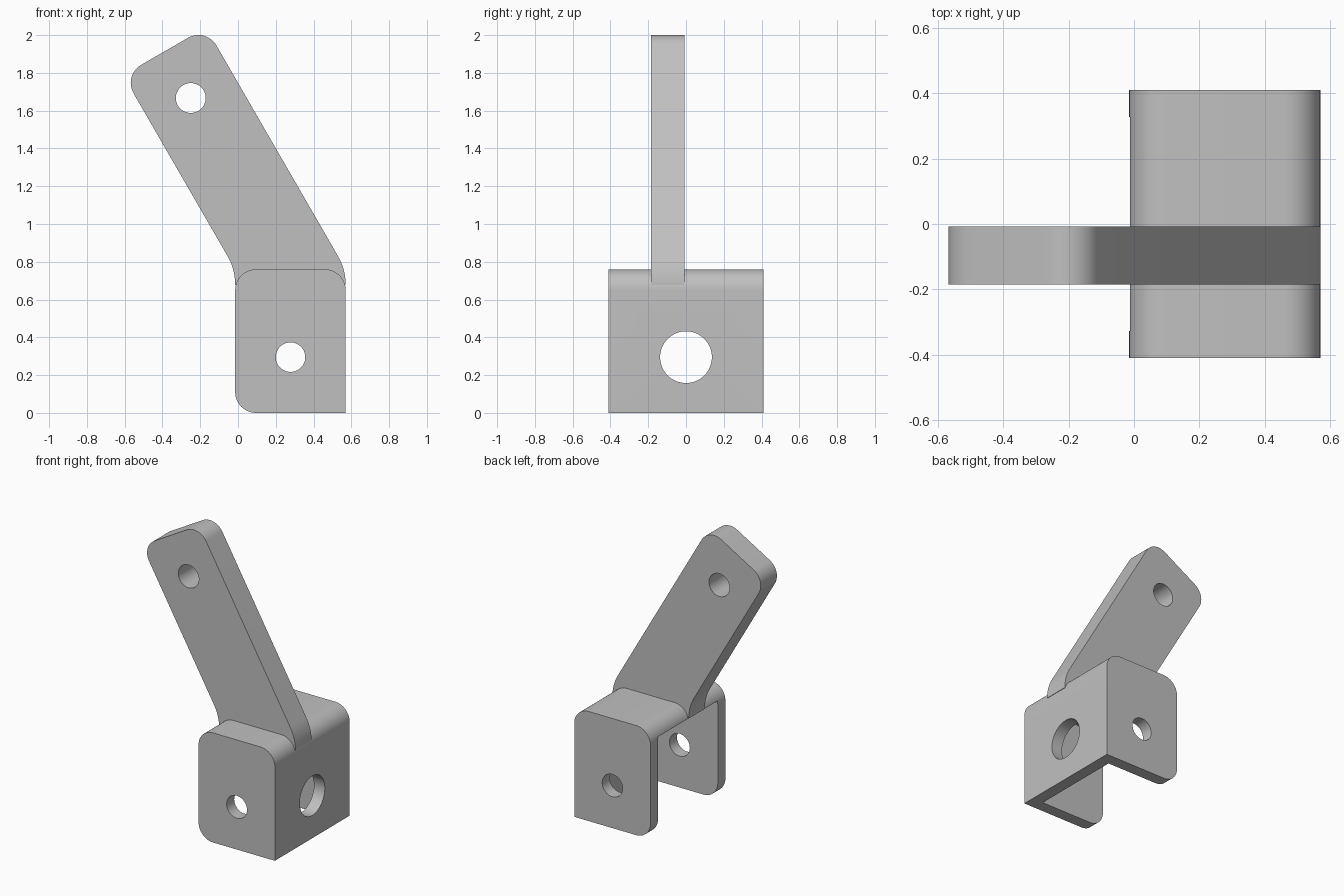
import bpy, bmesh, math
from mathutils import Vector

if "Cube" in bpy.data.objects:
    bpy.data.objects.remove(bpy.data.objects["Cube"])

grey = bpy.data.materials.new("plain grey")
grey.use_nodes = True
colour = (0.53, 0.53, 0.53, 1)
grey.diffuse_color = colour
grey.node_tree.nodes["Principled BSDF"].inputs["Base Color"].default_value = colour

LEFT, RIGHT, HALF_Y, TOP, WALL = -0.015, 0.57, 0.41, 0.76, 0.083
ROUND = 0.11


def rounded(corners, steps=12):
    """Outline with each (x, z, radius) corner replaced by an arc."""
    points = []
    for i, (x, z, r) in enumerate(corners):
        p = Vector((x, z))
        if r == 0:
            points.append(p)
            continue
        a = (Vector(corners[i - 1][:2]) - p).normalized()
        b = (Vector(corners[(i + 1) % len(corners)][:2]) - p).normalized()
        half = a.angle(b) / 2
        centre = p + (a + b).normalized() * r / math.sin(half)
        start = p + a * r / math.tan(half) - centre
        end = p + b * r / math.tan(half) - centre
        total = start.angle(end)
        for k in range(steps + 1):
            t = k / steps
            points.append(centre + (start * math.sin((1 - t) * total)
                                    + end * math.sin(t * total)) / math.sin(total))
    return points


def slab(name, outline, y0, y1):
    """Extrude an x-z outline along y."""
    bm = bmesh.new()
    face = bm.faces.new([bm.verts.new((p.x, y0, p.y)) for p in outline])
    side = bmesh.ops.extrude_face_region(bm, geom=[face])["geom"]
    moved = [v for v in side if isinstance(v, bmesh.types.BMVert)]
    bmesh.ops.translate(bm, verts=moved, vec=(0, y1 - y0, 0))
    bmesh.ops.recalc_face_normals(bm, faces=bm.faces)
    mesh = bpy.data.meshes.new(name)
    bm.to_mesh(mesh)
    bm.free()
    mesh.materials.append(grey)
    obj = bpy.data.objects.new(name, mesh)
    bpy.context.collection.objects.link(obj)
    return obj


def drill(radius, location, rotation, depth):
    bpy.ops.mesh.primitive_cylinder_add(vertices=64, radius=radius, depth=depth,
                                        location=location, rotation=rotation)
    cutter = bpy.context.object
    cutter.data.materials.append(grey)
    return cutter


def finish(obj, cutters):
    """Cut the openings, then smooth the rounded faces."""
    bpy.context.view_layer.update()
    bpy.ops.object.select_all(action='DESELECT')
    bpy.context.view_layer.objects.active = obj
    obj.select_set(True)
    for cutter in cutters:
        cutter.hide_render = True
        mod = obj.modifiers.new("cut", 'BOOLEAN')
        mod.operation = 'DIFFERENCE'
        mod.solver = 'EXACT'
        mod.object = cutter
        bpy.ops.object.modifier_apply(modifier=mod.name)
        bpy.data.objects.remove(cutter)
    bpy.ops.object.shade_smooth_by_angle(angle=math.radians(25))


ALONG_Y = (math.pi / 2, 0, 0)
ALONG_X = (0, math.pi / 2, 0)

# Bracket: rounded block hollowed from the open side and below
bracket = slab("bracket", rounded([(LEFT, 0, ROUND), (RIGHT, 0, 0),
                                   (RIGHT, TOP, ROUND), (LEFT, TOP, ROUND)]),
               -HALF_Y, HALF_Y)
inner = RIGHT - WALL
roof = TOP - WALL
cavity = slab("cavity", [Vector(p) for p in ((-1, -1), (inner, -1), (inner, roof), (-1, roof))],
              -HALF_Y + WALL, HALF_Y - WALL)
finish(bracket, [cavity,
                 drill(0.078, (0.278, 0, 0.295), ALONG_Y, 2),
                 drill(0.137, (RIGHT, 0, 0.295), ALONG_X, 0.4)])

# Arm: leans 30 degrees from vertical, with softened bends at its foot
across = Vector((math.cos(math.pi / 6), math.sin(math.pi / 6)))
along = Vector((-across.y, across.x))
end = 1.852
foot_r, foot_l = Vector((RIGHT, TOP)), Vector((LEFT, TOP))
tip_r = across * foot_r.dot(across) + along * end
tip_l = across * foot_l.dot(across) + along * end
base = roof + 0.001
bend = (TOP - base - 0.001) / math.tan(math.radians(15))
arm = slab("arm", rounded([(LEFT, base, 0), (RIGHT, base, 0), (*foot_r, bend),
                           (*tip_r, ROUND), (*tip_l, ROUND), (*foot_l, bend)]),
           -0.185, -0.008)
finish(arm, [drill(0.079, (-0.25, 0, 1.667), ALONG_Y, 2)])
